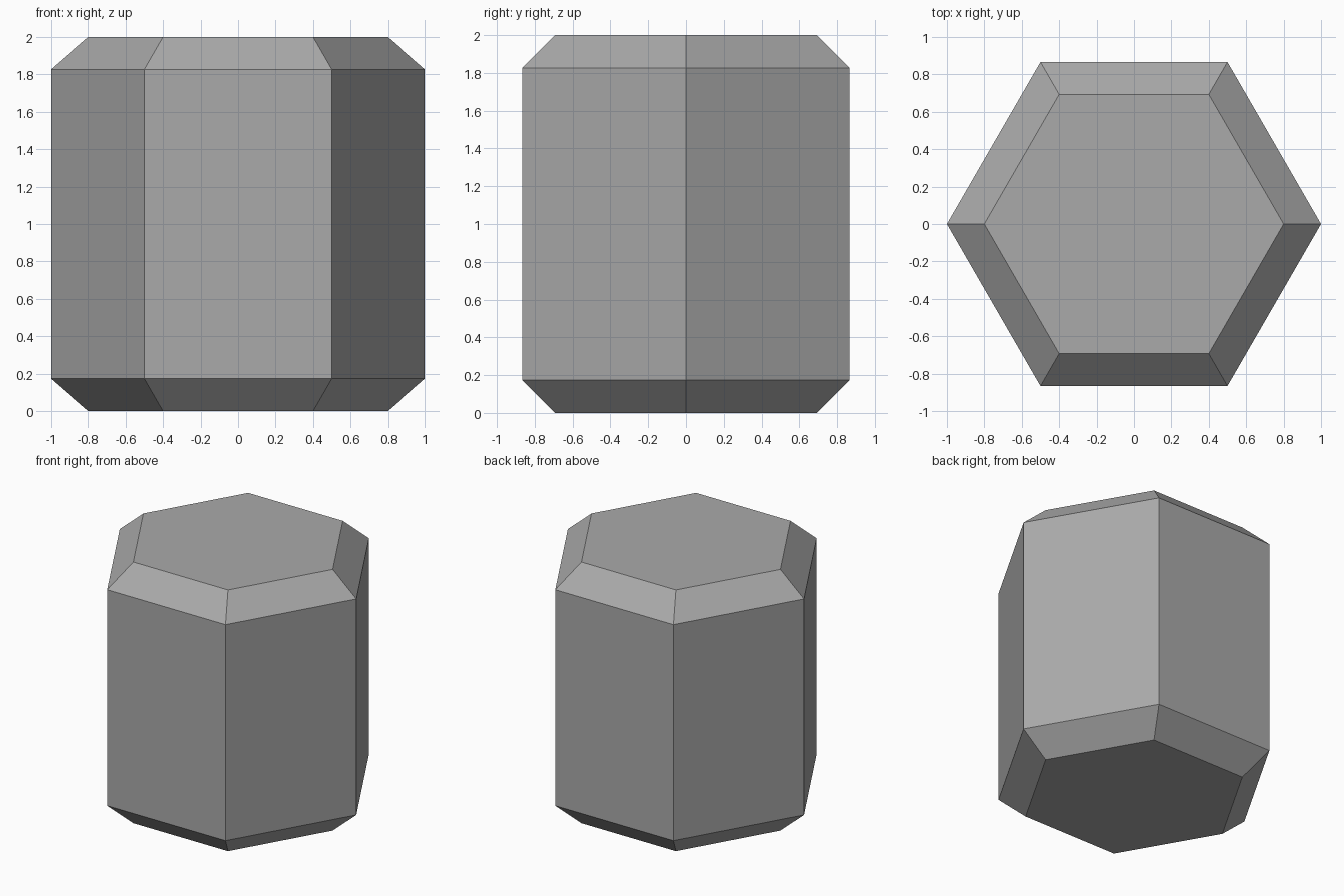
import bpy
import bmesh
from math import radians
from mathutils import Matrix

cube = bpy.data.objects.get("Cube")
if cube:
    bpy.data.objects.remove(cube, do_unlink=True)

HEIGHT = 2.0
CHAMFER = 0.173

# Plain grey material
grey = bpy.data.materials.new("plain grey")
grey.use_nodes = True
colour = (0.4, 0.4, 0.4, 1.0)
grey.diffuse_color = colour
grey.node_tree.nodes["Principled BSDF"].inputs["Base Color"].default_value = colour

# Hexagonal prism with corners on the x axis, standing on the ground
bm = bmesh.new()
placement = Matrix.Translation((0, 0, HEIGHT / 2)) @ Matrix.Rotation(radians(30), 4, "Z")
bmesh.ops.create_cone(bm, cap_ends=True, segments=6, radius1=1, radius2=1,
                      depth=HEIGHT, matrix=placement)

# Flat chamfer around the top and bottom rims
rims = [e for e in bm.edges if abs(e.verts[0].co.z - e.verts[1].co.z) < 0.01]
bmesh.ops.bevel(bm, geom=rims, offset=CHAMFER, offset_type="OFFSET",
                segments=1, profile=0.5, affect="EDGES")
bmesh.ops.recalc_face_normals(bm, faces=bm.faces)

mesh = bpy.data.meshes.new("chamfered_hexagonal_prism")
bm.to_mesh(mesh)
bm.free()
mesh.materials.append(grey)
prism = bpy.data.objects.new("chamfered_hexagonal_prism", mesh)
bpy.context.collection.objects.link(prism)
